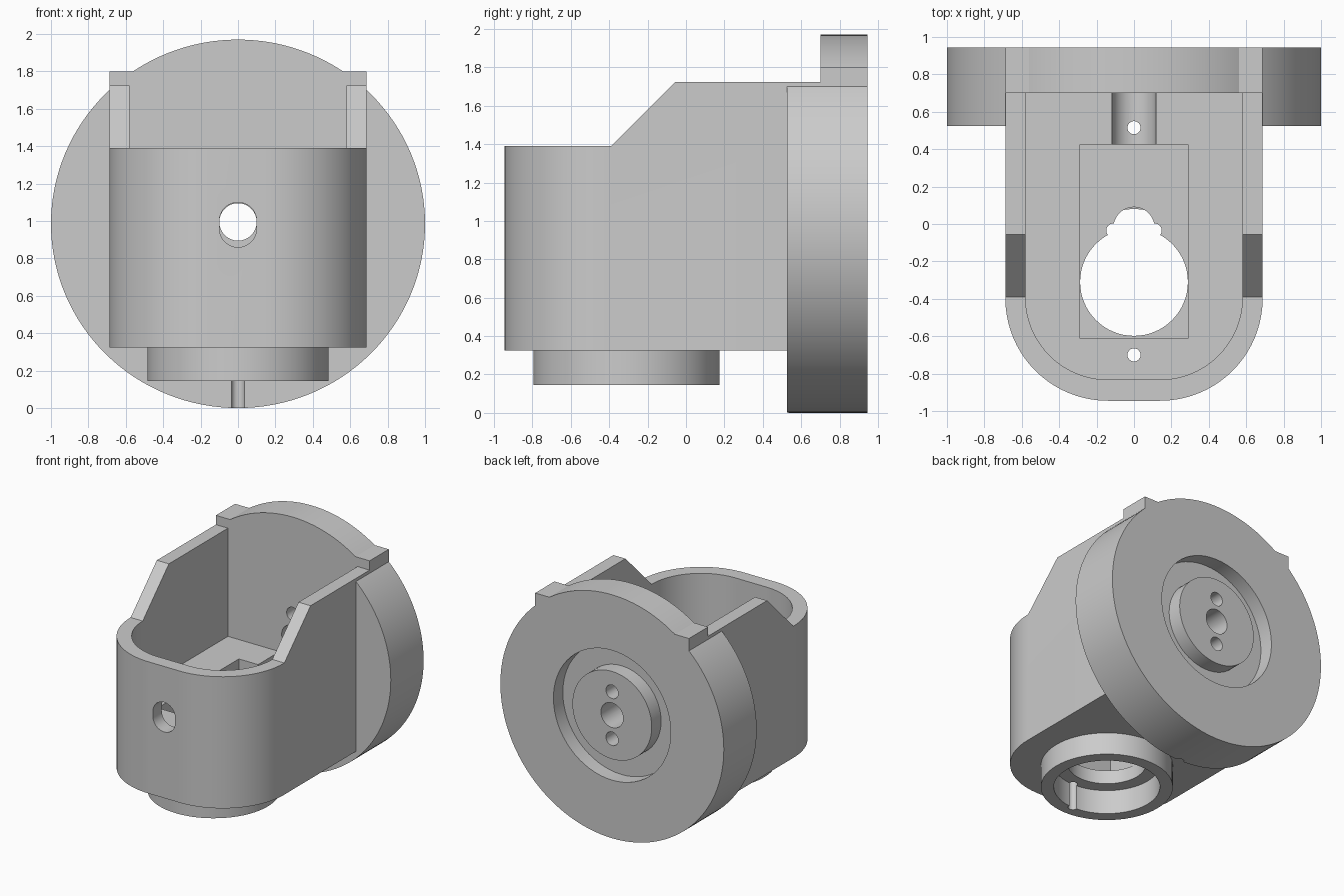
import bpy
import bmesh
from math import sin, cos, pi, radians
from mathutils import Vector

cube = bpy.data.objects.get("Cube")
if cube:
    bpy.data.objects.remove(cube, do_unlink=True)

grey = bpy.data.materials.new("plain grey")
grey.use_nodes = True
colour = (0.6, 0.6, 0.6, 1)
grey.diffuse_color = colour
grey.node_tree.nodes["Principled BSDF"].inputs["Base Color"].default_value = colour

# Where a profile point (a, b) at depth d lands for each extrusion axis
PLACE = {
    "x": lambda a, b, d: (d, a, b),
    "y": lambda a, b, d: (a, d, b),
    "z": lambda a, b, d: (a, b, d),
}


def prism(name, profile, axis, low, high):
    """Extrude a closed profile along an axis."""
    bm = bmesh.new()
    verts = [bm.verts.new(PLACE[axis](a, b, low)) for a, b in profile]
    face = bm.faces.new(verts)
    new = bmesh.ops.extrude_face_region(bm, geom=[face])["geom"]
    shift = Vector(PLACE[axis](0, 0, high - low))
    bmesh.ops.translate(bm, vec=shift, verts=[v for v in new if isinstance(v, bmesh.types.BMVert)])
    bmesh.ops.recalc_face_normals(bm, faces=bm.faces)
    mesh = bpy.data.meshes.new(name)
    bm.to_mesh(mesh)
    bm.free()
    mesh.materials.append(grey)
    obj = bpy.data.objects.new(name, mesh)
    bpy.context.collection.objects.link(obj)
    return obj


def arc(ca, cb, ra, rb, start, end, steps):
    angles = [radians(start + (end - start) * i / steps) for i in range(steps + 1)]
    return [(ca + ra * cos(t), cb + rb * sin(t)) for t in angles]


def circle(ca, cb, ra, rb=None, steps=48):
    return arc(ca, cb, ra, rb or ra, 0, 360, steps)[:-1]


def rect(a0, a1, b0, b1):
    return [(a0, b0), (a1, b0), (a1, b1), (a0, b1)]


def rounded_front(half, front, back, flat):
    """Plan outline with two rounded front corners."""
    r = half - flat
    return ([(half, back), (-half, back)]
            + arc(-flat, front + r, r, r, 180, 270, 20)
            + arc(flat, front + r, r, r, 270, 360, 20))


def combine(target, operation, part):
    mod = target.modifiers.new("combine", "BOOLEAN")
    mod.operation = operation
    mod.solver = "EXACT"
    mod.object = part
    bpy.ops.object.select_all(action="DESELECT")
    bpy.context.view_layer.objects.active = target
    target.select_set(True)
    bpy.ops.object.modifier_apply(modifier=mod.name)
    bpy.data.objects.remove(part, do_unlink=True)


def add(*spec):
    combine(housing, "UNION", prism(*spec))


def cut(*spec):
    combine(housing, "DIFFERENCE", prism(*spec))


BACK, WALL, FLOOR, AXIS = 0.945, 0.70, 0.85, 0.995
RING_Y = -0.31

# Main shell, round flange and bottom collar
housing = prism("joint_housing", rounded_front(0.688, -0.945, BACK, 0.14), "z", 0.325, 1.8)
add("flange", circle(0, 0.985, 1, 0.985, 128), "y", 0.525, BACK)
add("collar", circle(0, RING_Y, 0.485, steps=64), "z", 0.145, 0.5)

# Sloped shoulders and open top
top_profile = [(-2, 1.39), (-0.39, 1.39), (-0.055, 1.725), (WALL, 1.725), (WALL, 3), (-2, 3)]
cut("top_cutter", top_profile, "x", -2, 2)

# Inner cavity and the rectangular pocket in its floor
cut("cavity_cutter", rounded_front(0.58, -0.832, WALL, 0.14), "z", FLOOR, 3)
cut("pocket_cutter", rect(-0.29, 0.29, -0.612, 0.425), "z", 0.45, 1.2)

# Collar bore and the shaft opening with its lobes
cut("bore_cutter", circle(0, RING_Y, 0.39, steps=64), "z", 0, 0.34)
cut("shaft_cutter", circle(0, RING_Y, 0.288, steps=64), "z", 0.2, 0.6)
cut("lobe_cutter", circle(0, -0.02, 0.11), "z", 0.2, 0.61)
for side in (-1, 1):
    cut("side_lobe_cutter", circle(side * 0.11, -0.035, 0.038, steps=24), "z", 0.2, 0.62)

# Groove in the floor and vertical screw holes
cut("groove_cutter", circle(0, FLOOR, 0.118), "y", 0.3, WALL)
for y in (-0.70, 0.515):
    cut("screw_cutter", circle(0, y, 0.035, steps=24), "z", -0.5, 1.2)

# Annular recess on the back with a flush boss
cut("recess_cutter", circle(0, AXIS, 0.525, steps=64), "y", 0.825, 1.2)
add("boss", circle(0, AXIS, 0.355, steps=64), "y", 0.78, BACK)

# Horn holes through the back wall
for dz, r in ((0, 0.1), (0.19, 0.055), (-0.19, 0.055)):
    cut("horn_cutter", circle(0, AXIS + dz, r, steps=32), "y", 0.6, 1.2)

# Upright slot in the front wall
slot = arc(0, 1.0, 0.1, 0.1, 0, 180, 16) + arc(0, 0.96, 0.1, 0.1, 180, 360, 16)
cut("slot_cutter", slot, "y", -1.3, -0.65)

bpy.ops.object.select_all(action="DESELECT")
housing.select_set(True)
bpy.context.view_layer.objects.active = housing
bpy.ops.object.shade_smooth_by_angle(angle=radians(30))
